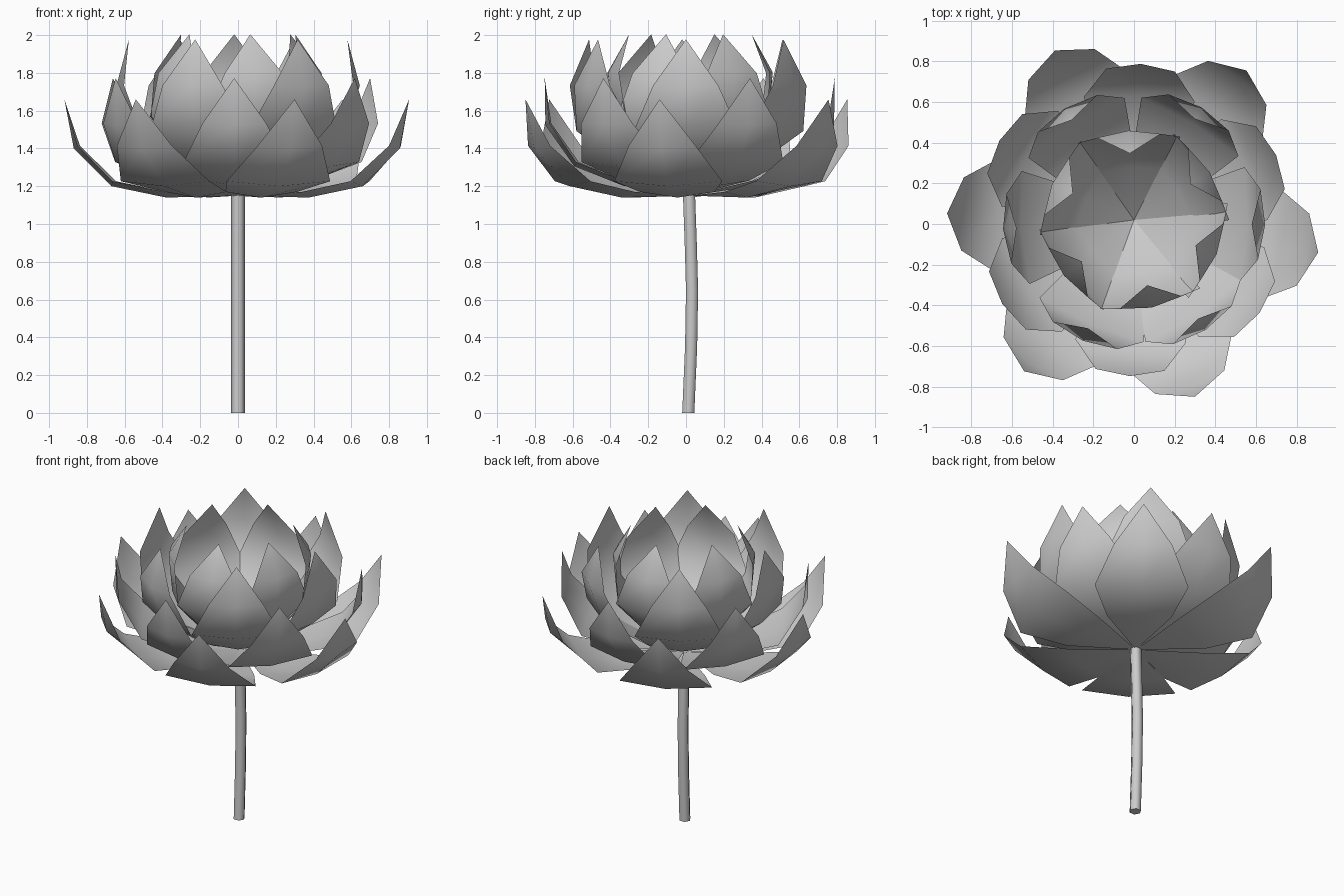
import bpy, math
from mathutils import Vector, Matrix

cube = bpy.data.objects.get("Cube")
if cube:
    bpy.data.objects.remove(cube)

grey = bpy.data.materials.new("soft_grey")
grey.use_nodes = True
COLOUR = (0.6, 0.6, 0.6, 1)
grey.diffuse_color = COLOUR
grey.node_tree.nodes["Principled BSDF"].inputs["Base Color"].default_value = COLOUR


def make_object(name, verts, faces):
    mesh = bpy.data.meshes.new(name)
    mesh.from_pydata(verts, [], faces)
    mesh.materials.append(grey)
    mesh.shade_smooth()
    obj = bpy.data.objects.new(name, mesh)
    bpy.context.collection.objects.link(obj)
    return obj


# One petal along +x: spine distance, height and half width of each cross row
ROWS = [(0.38, -0.01, 0.20), (0.67, 0.05, 0.29), (0.87, 0.25, 0.18)]
TIP = Vector((0.92, 0, 0.51))
CUP = 0.03
BASE = Vector((0, 0.02, 1.15))


def petal():
    spine = [Vector()] + [Vector((x, 0, z)) for x, z, w in ROWS] + [TIP]
    verts = [spine[0]]
    for i, (x, z, w) in enumerate(ROWS, 1):
        along = (spine[i + 1] - spine[i - 1]).normalized()
        inward = Vector((-along.z, 0, along.x))
        side = Vector((0, w, 0))
        verts += [spine[i] + inward * CUP - side, spine[i], spine[i] + inward * CUP + side]
    verts.append(TIP)
    faces = [(0, 1, 2), (0, 2, 3)]
    for r in (1, 4):
        faces += [(r, r + 3, r + 4, r + 1), (r + 1, r + 4, r + 5, r + 2)]
    faces += [(7, 10, 8), (8, 10, 9)]
    return verts, faces


# Four rings of petals, each more upright and turned from the one outside it
DIRECTIONS = [-10, 53, 115, 178, 234, 289]
RINGS = [("outer_petals", 0, 1.0), ("second_petals", 10, 0.94),
         ("third_petals", 26, 0.96), ("inner_petals", 40, 0.87)]
for ring, (name, lift, size) in enumerate(RINGS):
    verts, faces = [], []
    for direction in DIRECTIONS:
        turn = Matrix.Rotation(math.radians(direction + 34.5 * ring), 3, 'Z')
        tilt = Matrix.Rotation(math.radians(-lift), 3, 'Y')
        pv, pf = petal()
        start = len(verts)
        verts += [BASE + turn @ tilt @ (v * size) for v in pv]
        faces += [tuple(i + start for i in f) for f in pf]
    make_object(name, verts, faces)

# Gently bowed stem
SIDES = 6
bow = [(0, 0.012), (0.35, 0.027), (0.65, 0.032), (0.9, 0.025), (1.155, 0.016)]
verts = [(0.037 * math.cos(math.tau * k / SIDES), y + 0.037 * math.sin(math.tau * k / SIDES), z)
         for z, y in bow for k in range(SIDES)]
faces = [(r * SIDES + k, r * SIDES + (k + 1) % SIDES,
          (r + 1) * SIDES + (k + 1) % SIDES, (r + 1) * SIDES + k)
         for r in range(len(bow) - 1) for k in range(SIDES)]
faces.append(tuple(reversed(range(SIDES))))
stem = make_object("stem", verts, faces)
stem.data.polygons[len(faces) - 1].use_smooth = False
